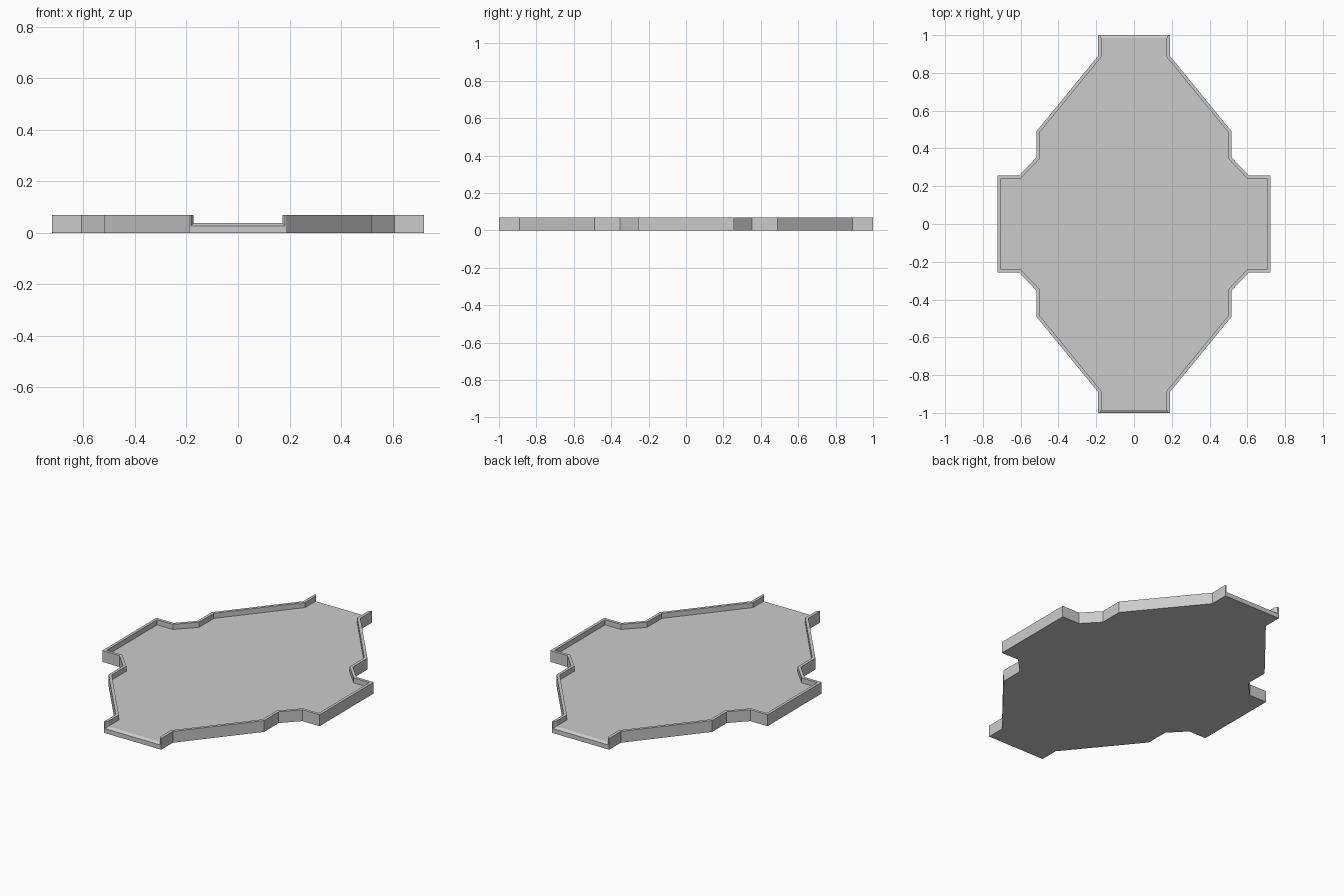
import bpy, bmesh
from mathutils import Vector

if "Cube" in bpy.data.objects:
    bpy.data.objects.remove(bpy.data.objects["Cube"])

H, FLOOR, LIP, T = 0.068, 0.037, 0.027, 0.017

# Right-hand outline, from the front opening to the middle, then mirrored to the back
half = [(0.19, -1), (0.19, -0.984), (0.19, -0.89), (0.517, -0.49),
        (0.517, -0.352), (0.608, -0.257), (0.722, -0.257)]
outer = [Vector(p) for p in half + [(x, -y) for x, y in reversed(half)]]
n = len(outer)


def inset(i):
    """Point moved inward by the wall thickness (mitred at corners)."""
    dirs = []
    if i > 0:
        dirs.append((outer[i] - outer[i - 1]).normalized())
    if i < n - 1:
        dirs.append((outer[i + 1] - outer[i]).normalized())
    normals = [Vector((-d.y, d.x)) for d in dirs]
    m = sum(normals, Vector((0, 0))).normalized()
    return outer[i] + m * (T / m.dot(normals[0]))


inner = [inset(i) for i in range(n)]
for i in (0, -1):                      # walls taper at the open ends
    inner[i].x += 0.009

bm = bmesh.new()


def ring(points, z, side):
    return [bm.verts.new((side * p.x, p.y, z(i) if callable(z) else z))
            for i, p in enumerate(points)]


def floor_z(i):
    return LIP if i in (0, n - 1) else FLOOR


# Raised rim on each side
sides = []
for s in (1, -1):
    rows = [ring(outer, 0, s), ring(outer, H, s), ring(inner, H, s), ring(inner, floor_z, s)]
    for a, b in zip(rows, rows[1:]):
        for i in range(n - 1):
            bm.faces.new((a[i], a[i + 1], b[i + 1], b[i]))
    sides.append(rows)
R, L = sides

# Underside, floor, sloped lips and the two open end faces
bm.faces.new(R[0] + L[0][::-1])
bm.faces.new(R[3][1:-1] + L[3][1:-1][::-1])
for a, b in ((0, 1), (n - 1, n - 2)):
    bm.faces.new((R[3][a], R[3][b], L[3][b], L[3][a]))
    bm.faces.new([r[a] for r in R] + [r[a] for r in L[::-1]])

bmesh.ops.recalc_face_normals(bm, faces=bm.faces)
bmesh.ops.triangulate(bm, faces=[f for f in bm.faces if len(f.verts) > 4])
mesh = bpy.data.meshes.new("tray")
bm.to_mesh(mesh)
bm.free()
tray = bpy.data.objects.new("tray", mesh)
bpy.context.collection.objects.link(tray)
